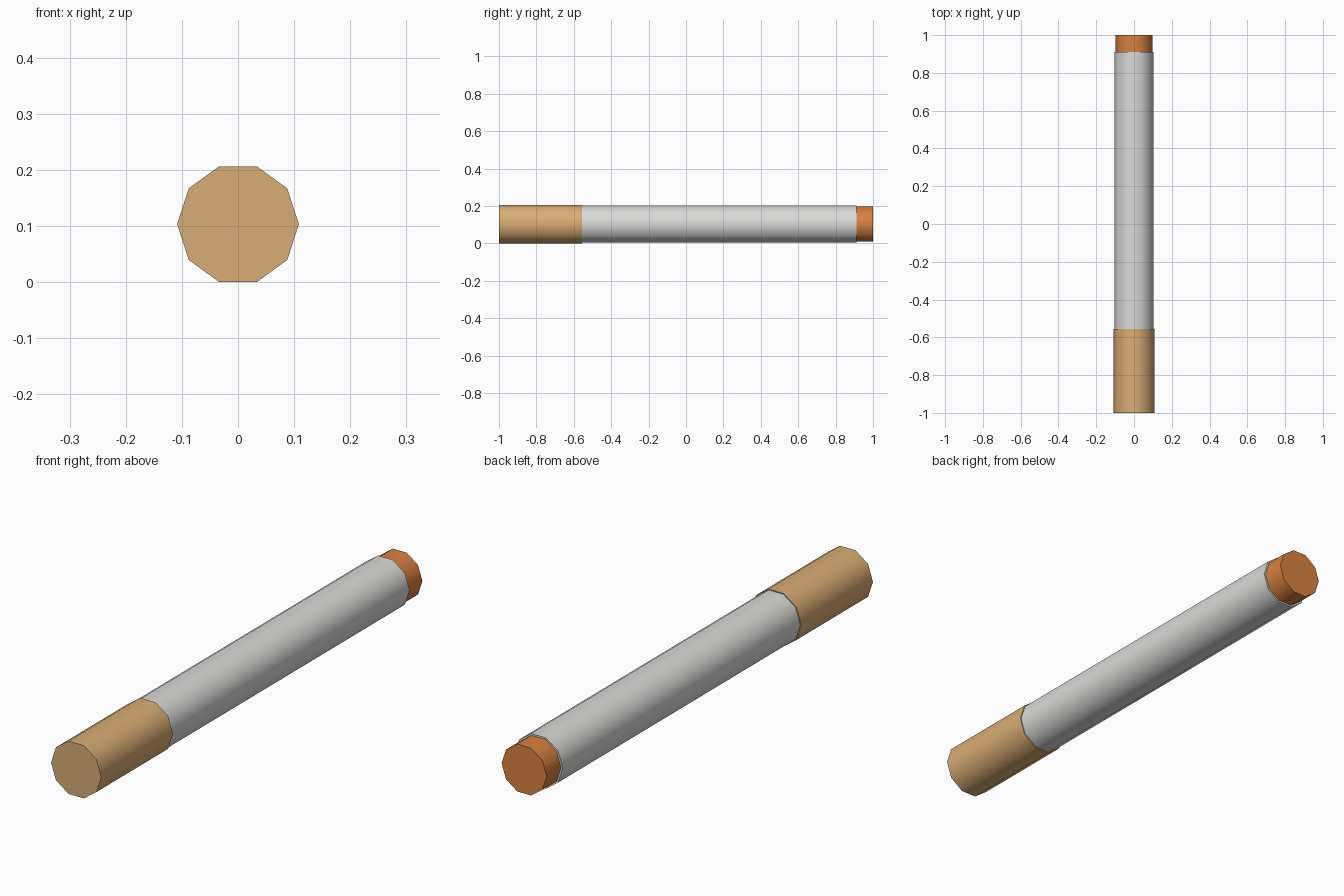
import bpy
import math
from mathutils import Matrix

cube = bpy.data.objects.get("Cube")
if cube:
    bpy.data.objects.remove(cube, do_unlink=True)

SIDES = 10
OUTER = 0.1085
AXIS_Z = OUTER * math.cos(math.pi / SIDES)  # lower flat rests on the ground


def material(name, color):
    mat = bpy.data.materials.new(name)
    mat.use_nodes = True
    mat.diffuse_color = color
    mat.node_tree.nodes["Principled BSDF"].inputs["Base Color"].default_value = color
    return mat


def rod(name, radius, y0, y1, mat):
    """Ten-sided rod along y with corners on the x axis and a flat top."""
    bpy.ops.mesh.primitive_cylinder_add(vertices=SIDES, radius=radius, depth=y1 - y0)
    obj = bpy.context.object
    obj.name = name
    spin = Matrix.Rotation(math.pi / 2, 4, 'Z')
    tip = Matrix.Rotation(math.pi / 2, 4, 'X')
    place = Matrix.Translation((0, (y0 + y1) / 2, AXIS_Z))
    obj.data.transform(place @ tip @ spin)
    obj.data.materials.append(mat)
    # Rounded sides, crisp end caps
    bpy.ops.object.shade_smooth_by_angle(angle=math.radians(50))
    return obj


tan = material("tan filter", (0.69, 0.42, 0.18, 1))
white = material("pale grey paper", (0.70, 0.70, 0.69, 1))
orange = material("burnt orange", (0.69, 0.22, 0.05, 1))

# Filter, paper body and slimmer glowing tip
rod("filter", OUTER, -1.0, -0.557, tan)
rod("paper_body", 0.1045, -0.557, 0.911, white)
rod("ember_tip", 0.0975, 0.911, 1.0, orange)
